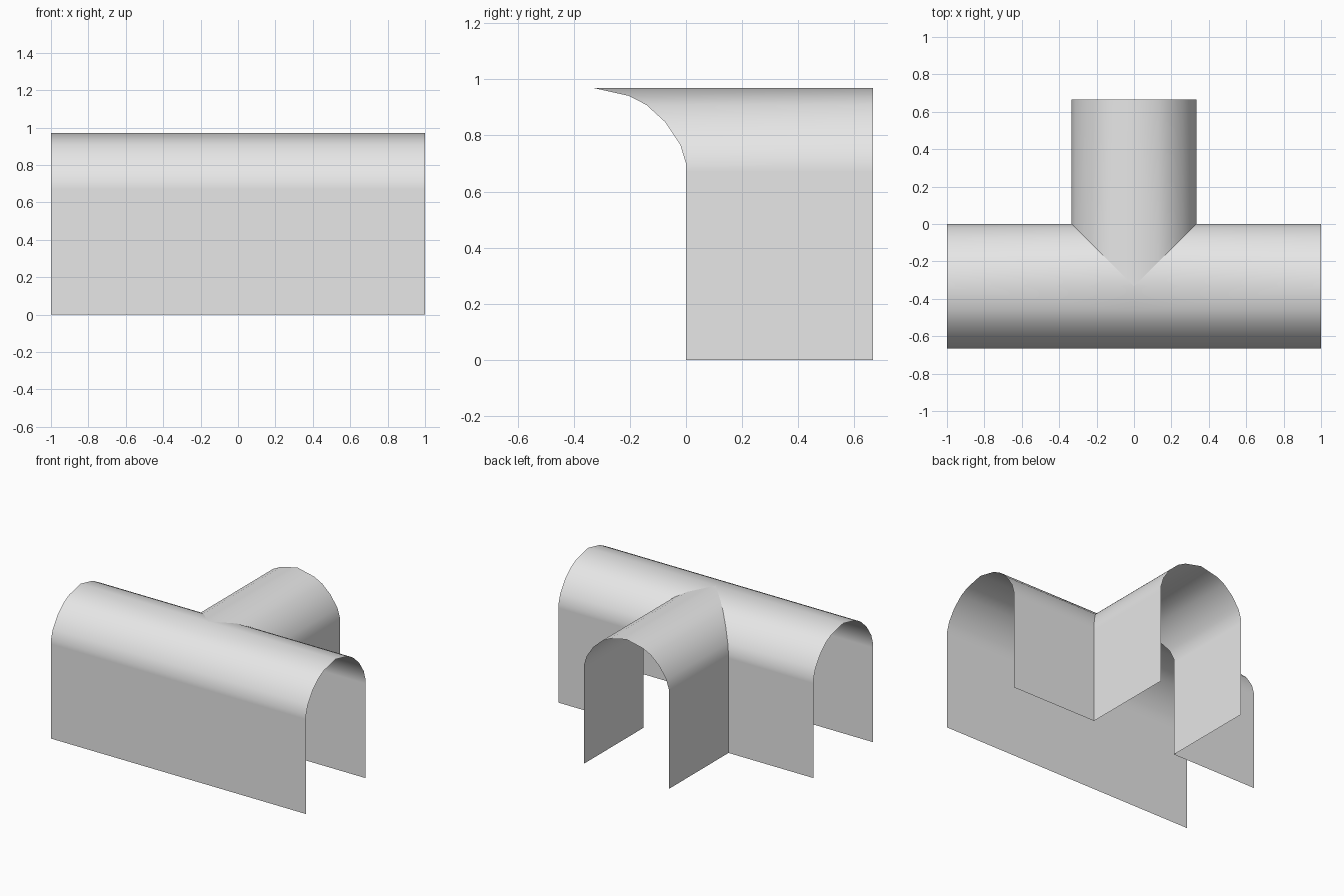
import bpy
import bmesh
import math

cube = bpy.data.objects.get("Cube")
if cube:
    bpy.data.objects.remove(cube, do_unlink=True)

R = 1 / 3            # half width of both passages
AXIS_Y = -R          # centre line of the main passage
END_Y = 2 / 3        # open end of the branch

# Half cross-section: distance from the centre line, height
PROFILE = [(R, 0), (R, 0.67), (R, 0.70), (0.313, 0.767), (0.26, 0.847),
           (0.192, 0.909), (0.13, 0.941), (0, 0.97)]

grey = bpy.data.materials.new("plain grey")
grey.use_nodes = True
grey.diffuse_color = (0.8, 0.8, 0.8, 1)
bsdf = next(n for n in grey.node_tree.nodes if n.type == "BSDF_PRINCIPLED")
bsdf.inputs["Base Color"].default_value = (0.8, 0.8, 0.8, 1)


def strip(bm, start, end):
    """Sheet spanning two rails; each rail maps a profile point to space."""
    rows = [(bm.verts.new(start(o, z)), bm.verts.new(end(o, z))) for o, z in PROFILE]
    for (a, b), (c, d) in zip(rows, rows[1:]):
        bm.faces.new((a, b, d, c))


def make_part(name, strips):
    bm = bmesh.new()
    for start, end in strips:
        strip(bm, start, end)
    bmesh.ops.remove_doubles(bm, verts=bm.verts, dist=0.0005)
    mesh = bpy.data.meshes.new(name)
    bm.to_mesh(mesh)
    bm.free()
    mesh.materials.append(grey)
    obj = bpy.data.objects.new(name, mesh)
    bpy.context.collection.objects.link(obj)
    mirror = obj.modifiers.new("mirror", "MIRROR")
    mirror.merge_threshold = 0.0005
    bpy.ops.object.select_all(action="DESELECT")
    obj.select_set(True)
    bpy.context.view_layer.objects.active = obj
    bpy.ops.object.shade_smooth_by_angle(angle=math.radians(40))


# Long passage: full front side, back side mitred around the branch opening
make_part("main_tunnel", [
    (lambda o, z: (0, AXIS_Y - o, z), lambda o, z: (1, AXIS_Y - o, z)),
    (lambda o, z: (1, AXIS_Y + o, z), lambda o, z: (o, AXIS_Y + o, z)),
])

# Side passage running back from the mitre
make_part("branch_tunnel", [
    (lambda o, z: (o, AXIS_Y + o, z), lambda o, z: (o, END_Y, z)),
])
